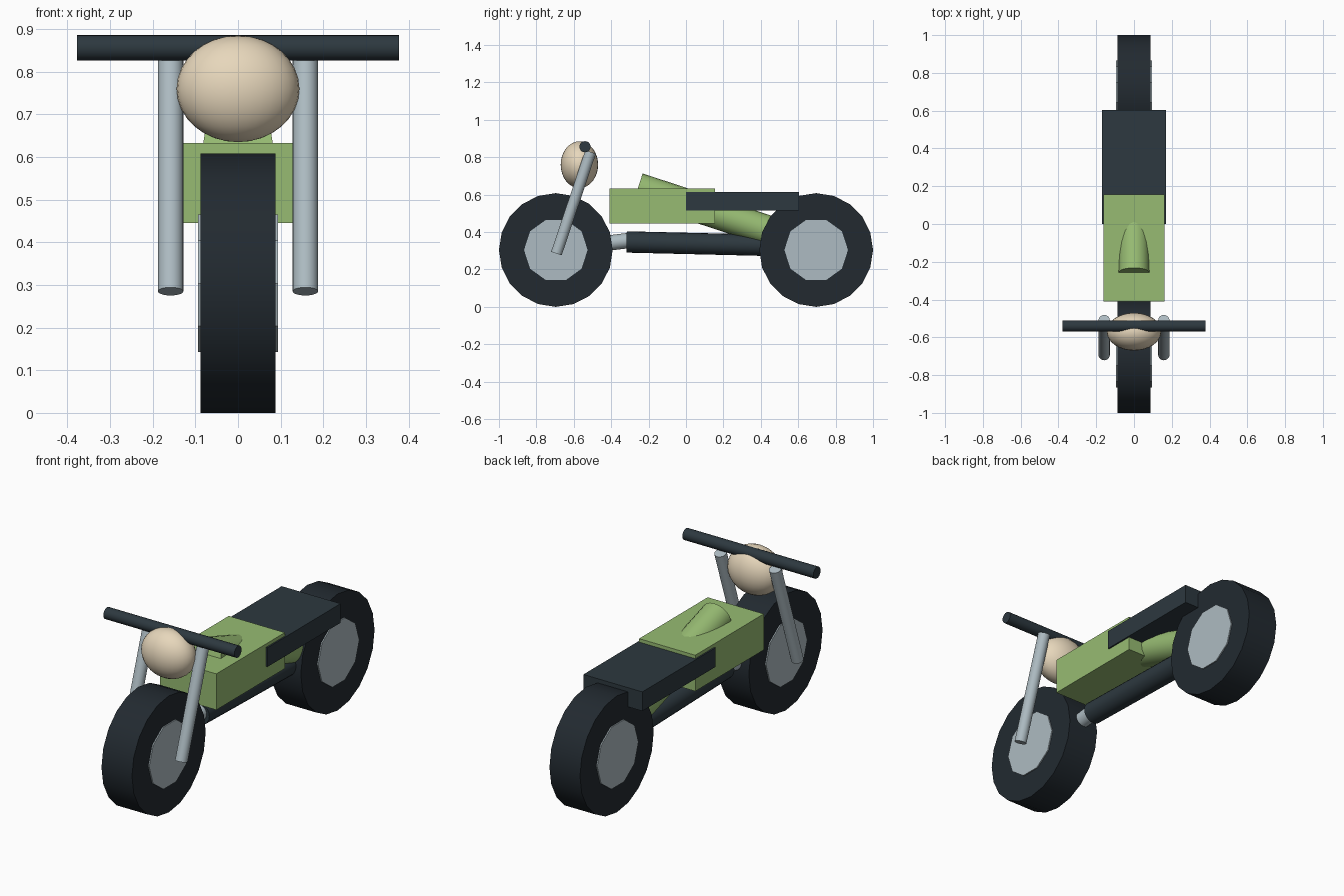
import bpy, math
from mathutils import Vector

if "Cube" in bpy.data.objects:
    bpy.data.objects.remove(bpy.data.objects["Cube"])


def material(name, rgb):
    m = bpy.data.materials.new(name)
    m.diffuse_color = (*rgb, 1)
    m.use_nodes = True
    m.node_tree.nodes["Principled BSDF"].inputs["Base Color"].default_value = m.diffuse_color
    return m


RUBBER = material("rubber", (0.016, 0.023, 0.030))
DARK = material("dark", (0.026, 0.040, 0.050))
METAL = material("metal", (0.42, 0.50, 0.54))
GREEN = material("green", (0.31, 0.50, 0.17))
CREAM = material("cream", (0.80, 0.68, 0.50))


def finish(name, mat, smooth=None):
    o = bpy.context.object
    o.name = name
    o.data.materials.append(mat)
    if smooth:
        bpy.ops.object.shade_smooth_by_angle(angle=math.radians(smooth))
    return o


def rod(name, a, b, r, mat, sides=20, smooth=35):
    """Cylinder running from point a to point b."""
    a, b = Vector(a), Vector(b)
    d = b - a
    bpy.ops.mesh.primitive_cylinder_add(
        vertices=sides, radius=r, depth=d.length, location=(a + b) / 2,
        rotation=d.to_track_quat('Z', 'Y').to_euler())
    return finish(name, mat, smooth)


def box(name, lo, hi, mat):
    """Box between two corners."""
    lo, hi = Vector(lo), Vector(hi)
    bpy.ops.mesh.primitive_cube_add(size=1, location=(lo + hi) / 2)
    bpy.context.object.scale = hi - lo
    bpy.ops.object.transform_apply(location=False, rotation=False, scale=True)
    return finish(name, mat)


def wheel_disc(name, y, r, half, sides, mat, smooth):
    """Disc across x; a corner points along y."""
    bpy.ops.mesh.primitive_cylinder_add(
        vertices=sides, radius=r, depth=2 * half, location=(0, y, 0.304),
        rotation=(0, math.pi / 2, 0))
    return finish(name, mat, smooth)


# wheels
for label, y in (("front", -0.696), ("rear", 0.696)):
    wheel_disc(label + "_tyre", y, 0.304, 0.088, 20, RUBBER, 30)
    wheel_disc(label + "_hub", y, 0.17, 0.094, 10, METAL, None)

# body
box("tank", (-0.162, -0.41, 0.445), (0.162, 0.155, 0.633), GREEN)
box("seat", (-0.17, 0.0, 0.515), (0.17, 0.603, 0.615), DARK)
rod("frame_tube", (0, -0.257, 0.636), (0, 0.68, 0.329), 0.081, GREEN)

# exhaust
rod("exhaust_pipe", (0, -0.44, 0.338), (0, -0.25, 0.362), 0.041, METAL)
rod("silencer", (0, -0.318, 0.347), (0, 0.60, 0.325), 0.057, DARK)

# fork legs and handlebar
for label, s in (("left", -1), ("right", 1)):
    rod(label + "_fork", (s * 0.158, -0.693, 0.285),
        (s * 0.158, -0.510, 0.828), 0.03, METAL)
rod("handlebar", (-0.378, -0.54, 0.856), (0.378, -0.54, 0.856), 0.03, DARK)

# headlight
bpy.ops.mesh.primitive_uv_sphere_add(segments=32, ring_count=16, radius=1,
                                     location=(0, -0.57, 0.76))
bpy.context.object.scale = (0.144, 0.1, 0.125)
bpy.ops.object.transform_apply(location=False, rotation=False, scale=True)
finish("headlight", CREAM, 60)
